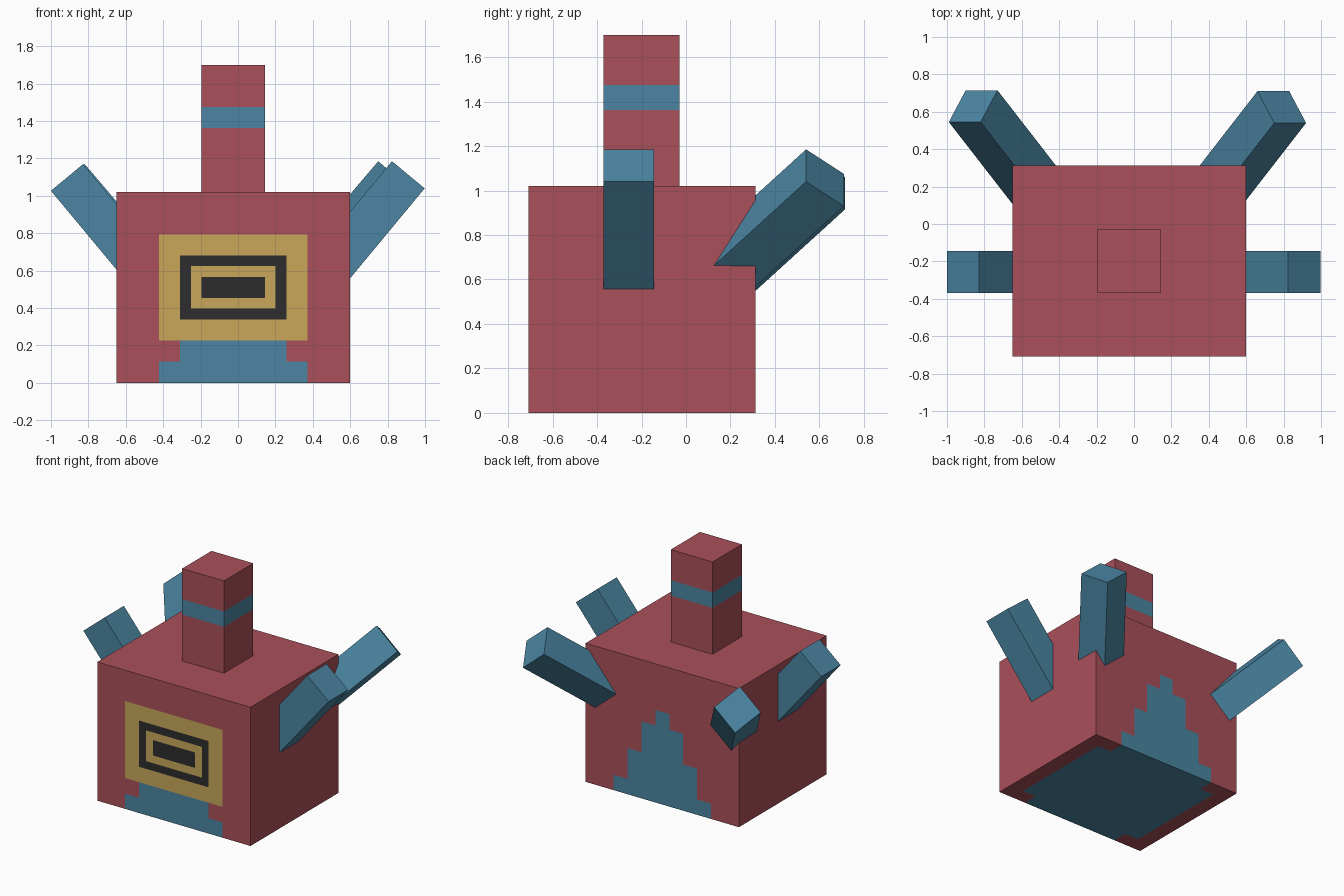
import bpy, bmesh
from mathutils import Matrix, Vector

if "Cube" in bpy.data.objects:
    bpy.data.objects.remove(bpy.data.objects["Cube"], do_unlink=True)


def material(name, rgb):
    m = bpy.data.materials.new(name)
    m.use_nodes = True
    m.diffuse_color = (*rgb, 1)
    m.node_tree.nodes["Principled BSDF"].inputs["Base Color"].default_value = (*rgb, 1)
    return m


RED, BLUE, GOLD, BLACK = range(4)
MATS = [material("brick red", (0.40, 0.08, 0.102)),
        material("steel blue", (0.069, 0.235, 0.36)),
        material("mustard", (0.58, 0.39, 0.10)),
        material("charcoal", (0.026, 0.026, 0.028))]


def box(name, origin, u, v, w, cuts=(), rule=lambda c, n: RED):
    """Box spanned by three edge vectors; cuts are (axis, value) planes."""
    bm = bmesh.new()
    bmesh.ops.create_cube(bm, size=1, matrix=Matrix.Translation((0.5, 0.5, 0.5)))
    frame = Matrix((u, v, w)).transposed()
    for vert in bm.verts:
        vert.co = frame @ vert.co + Vector(origin)
    for axis, value in cuts:
        point, normal = Vector(), Vector()
        point[axis], normal[axis] = value, 1
        bmesh.ops.bisect_plane(bm, geom=bm.verts[:] + bm.edges[:] + bm.faces[:],
                               plane_co=point, plane_no=normal)
    bmesh.ops.recalc_face_normals(bm, faces=bm.faces[:])
    for f in bm.faces:
        f.material_index = rule(f.calc_center_median(), f.normal)
    mesh = bpy.data.meshes.new(name)
    bm.to_mesh(mesh)
    bm.free()
    for m in MATS:
        mesh.materials.append(m)
    obj = bpy.data.objects.new(name, mesh)
    bpy.context.collection.objects.link(obj)
    return obj


# Body: a block of 22 x 18 x 18 small cells, painted cell by cell
H = 0.0567
CORNER = Vector((-0.649, -0.709, 0))
CELLS = (22, 18, 18)


def body_rule(c, n):
    x, y, z = (c - CORNER) / H
    dx, dz = abs(x - 11), abs(z - 9)
    if n.y < -0.5:                      # face plate, framed slot and stepped base
        if dx < 3 and dz < 1:
            return BLACK
        if dx < 5 and dz < 3:
            return GOLD if dx < 4 and dz < 2 else BLACK
        if dx < 7 and dz < 5:
            return GOLD
        return BLUE if z < 2 and dx < 7 or z < 4 and dx < 5 else RED
    if n.y > 0.5:                       # stepped pyramid on the back
        steps = ((7, 2), (5, 6), (3, 10), (1, 12))
        return BLUE if any(dx < w and z < h for w, h in steps) else RED
    if n.z < -0.5:                      # underside with notched corners
        return BLUE if dx < 7 or dx < 9 and abs(y - 9) < 7 else RED
    return RED


box("body", CORNER, (H * 22, 0, 0), (0, H * 18, 0), (0, 0, H * 18),
    [(a, CORNER[a] + H * i) for a in range(3) for i in range(1, CELLS[a])], body_rule)

# Chimney-like head with one band
box("head", (-0.195, -0.37, 1.02), (0.34, 0, 0), (0, 0.34, 0), (0, 0, 0.68),
    [(2, 1.362), (2, 1.475)],
    lambda c, n: BLUE if 1.37 < c.z < 1.47 else RED)


# Arms: square bars running from the tip face back into the body
def arm(name, tip, u, v):
    u, v = Vector(u), Vector(v)
    d = u.cross(v).normalized()
    if d.z > 0:
        d = -d
    box(name, tip, u, v, d * 0.68, rule=lambda c, n: BLUE)


arm("left_front_arm", (0.823, -0.37, 1.185), (0.175, 0, -0.145), (0, 0.225, 0))
arm("right_front_arm", (-0.828, -0.37, 1.17), (-0.172, 0, -0.143), (0, 0.225, 0))
arm("left_back_arm", (0.75, 0.54, 1.185), (0.17, 0, -0.145), (-0.09, 0.17, -0.11))
arm("right_back_arm", (-0.82, 0.545, 1.17), (-0.17, 0, -0.145), (0.09, 0.17, -0.11))
